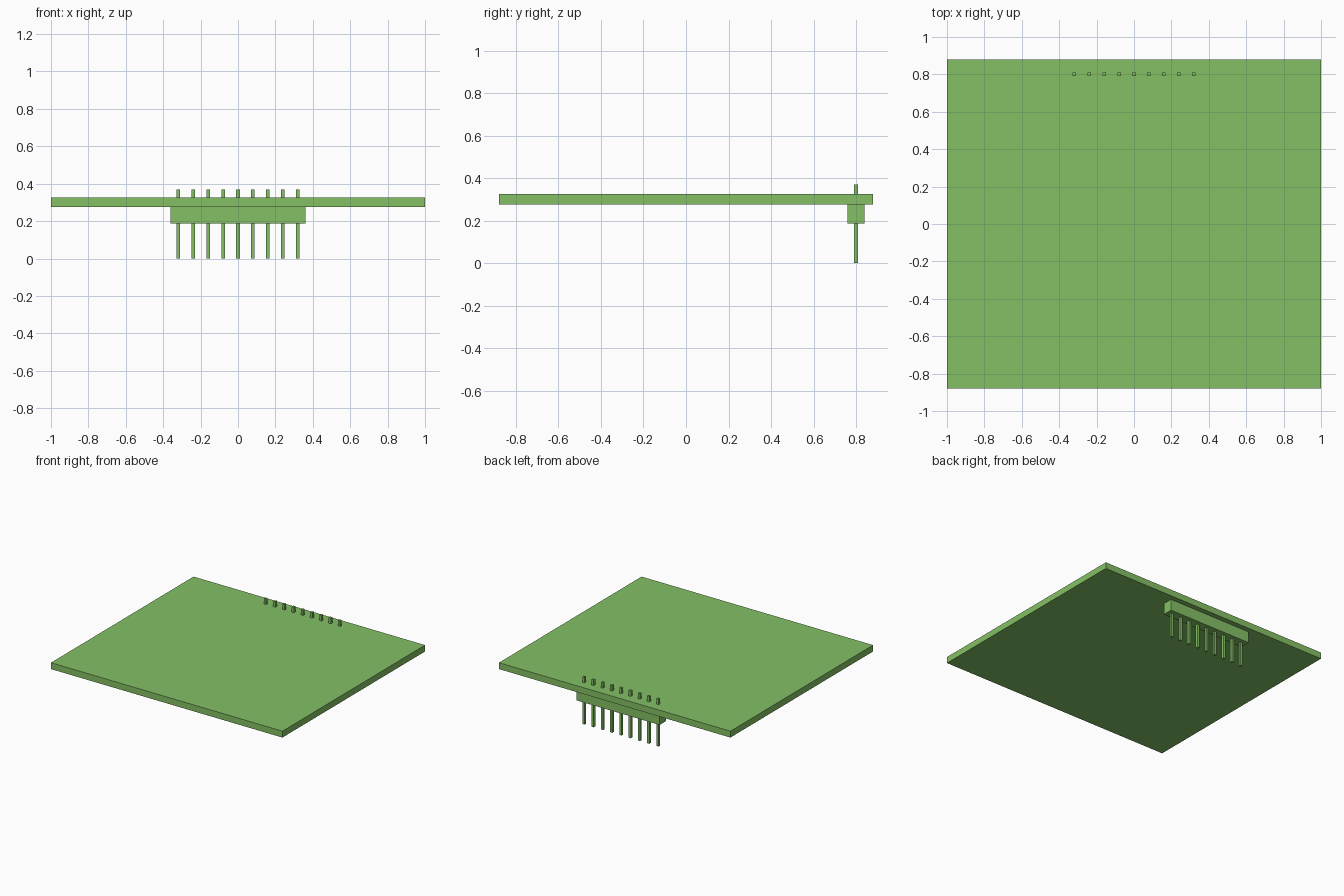
import bpy

cube = bpy.data.objects.get("Cube")
if cube:
    bpy.data.objects.remove(cube, do_unlink=True)

# Single board green
GREEN = (0.23, 0.53, 0.13, 1.0)
green = bpy.data.materials.new("board_green")
green.use_nodes = True
green.diffuse_color = GREEN
green.node_tree.nodes["Principled BSDF"].inputs["Base Color"].default_value = GREEN


def box(name, x, y, z_low, z_high, width, depth):
    """Box centred on x, y and spanning z_low to z_high."""
    bpy.ops.mesh.primitive_cube_add(size=1, location=(x, y, (z_low + z_high) / 2))
    obj = bpy.context.object
    obj.name = name
    obj.scale = (width, depth, z_high - z_low)
    bpy.ops.object.transform_apply(location=False, rotation=False, scale=True)
    obj.data.materials.append(green)
    return obj


BOARD_BOTTOM, BOARD_TOP = 0.276, 0.326
HEADER_Y = 0.80
PITCH = 0.08
PIN_COUNT = 9

# Circuit board
box("circuit_board", 0, 0, BOARD_BOTTOM, BOARD_TOP, 2.0, 1.76)

# Header housing under the back edge
box("header_housing", 0, HEADER_Y, 0.188, BOARD_BOTTOM, PIN_COUNT * PITCH, PITCH)

# Square pins running through the housing and the board
for i in range(PIN_COUNT):
    x = (i - (PIN_COUNT - 1) / 2) * PITCH
    box(f"header_pin_{i + 1}", x, HEADER_Y, 0, 0.37, 0.019, 0.019)
